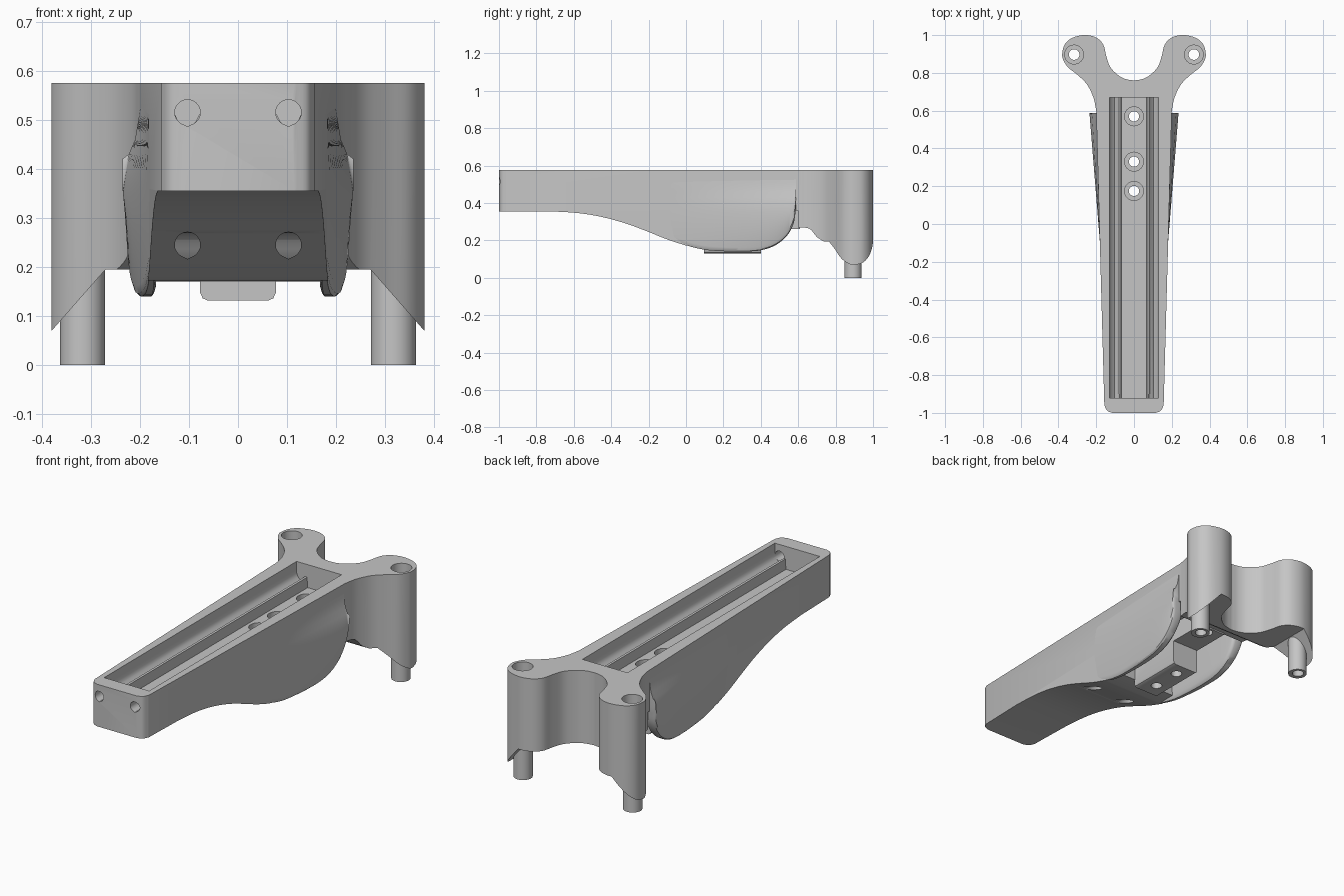
import bpy, bmesh, math
from mathutils import Vector

if "Cube" in bpy.data.objects:
    bpy.data.objects.remove(bpy.data.objects["Cube"])

grey = bpy.data.materials.new("plain_grey")
grey.use_nodes = True
COLOUR = (0.56, 0.56, 0.56, 1)
grey.diffuse_color = COLOUR
grey.node_tree.nodes["Principled BSDF"].inputs["Base Color"].default_value = COLOUR


def smooth(pts, n=5):
    """Catmull-Rom curve through 2D points."""
    p = [Vector(q) for q in pts]
    p = [2 * p[0] - p[1]] + p + [2 * p[-1] - p[-2]]
    out = []
    for a, b, c, d in zip(p, p[1:], p[2:], p[3:]):
        for i in range(n):
            t = i / n
            out.append(tuple(0.5 * (2 * b + (c - a) * t + (2 * a - 5 * b + 4 * c - d) * t ** 2
                                    + (3 * b - a - 3 * c + d) * t ** 3)))
    return out + [tuple(p[-2])]


def loft(name, rings):
    """Closed solid through a list of equal 3D rings."""
    bm = bmesh.new()
    rows = [[bm.verts.new(v) for v in ring] for ring in rings]
    n = len(rows[0])
    for a, b in zip(rows, rows[1:]):
        for i in range(n):
            j = (i + 1) % n
            bm.faces.new((a[i], a[j], b[j], b[i]))
    bm.faces.new(rows[0])
    bm.faces.new(rows[-1])
    bmesh.ops.recalc_face_normals(bm, faces=bm.faces)
    mesh = bpy.data.meshes.new(name)
    bm.to_mesh(mesh)
    bm.free()
    mesh.materials.append(grey)
    obj = bpy.data.objects.new(name, mesh)
    bpy.context.collection.objects.link(obj)
    return obj


def prism(name, pts, axis, lo, hi):
    place = {"x": lambda u, v, w: (w, u, v),
             "y": lambda u, v, w: (u, w, v),
             "z": lambda u, v, w: (u, v, w)}[axis]
    return loft(name, [[place(u, v, w) for u, v in pts] for w in (lo, hi)])


def circle(x, y, r, n=32):
    return [(x + r * math.cos(math.tau * i / n), y + r * math.sin(math.tau * i / n)) for i in range(n)]


def post(name, x, y, r, lo, hi):
    return prism(name, circle(x, y, r), "z", lo, hi)


def mirrored(half):
    return half + [(-x, y) for x, y in reversed(half) if abs(x) > 1e-6]


def combine(obj, tool, how):
    tool.hide_render = True
    mod = obj.modifiers.new("combine", "BOOLEAN")
    mod.operation, mod.solver, mod.object = how, "EXACT", tool
    bpy.ops.object.select_all(action="DESELECT")
    bpy.context.view_layer.objects.active = obj
    obj.select_set(True)
    bpy.ops.object.modifier_apply(modifier=mod.name)
    bpy.data.objects.remove(tool)


def finish(obj):
    bpy.ops.object.select_all(action="DESELECT")
    bpy.context.view_layer.objects.active = obj
    obj.select_set(True)
    bpy.ops.object.shade_smooth_by_angle(angle=math.radians(30))


# Body: plan outline with two rear lobes
corner = [(0.115, -1), (0.142, -0.988), (0.157, -0.96)]
lobe = [(0.2, 0.6), (0.215, 0.67), (0.25, 0.74), (0.3, 0.79), (0.35, 0.83), (0.375, 0.87),
        (0.38, 0.9), (0.37, 0.945), (0.34, 0.978), (0.295, 0.996), (0.245, 1), (0.195, 0.984),
        (0.162, 0.948), (0.147, 0.89), (0.125, 0.83), (0.08, 0.785), (0.04, 0.766), (0, 0.76)]
body = prism("bracket_body", mirrored(smooth(corner) + smooth(lobe)), "z", -0.1, 0.575)

# Side profile: arched underside, pocket, lobe legs
arch = [(-0.72, 0.355), (-0.6, 0.348), (-0.5, 0.335), (-0.4, 0.313), (-0.3, 0.283),
        (-0.2, 0.245), (-0.1, 0.205), (0, 0.172)]
rear = [(0.6, 0.27), (0.66, 0.262), (0.7, 0.218), (0.74, 0.192)]
side = ([(-1.1, 0.8), (-1.1, 0.355)] + smooth(arch) + [(0.1, 0.17), (0.1, 0.36), (0.6, 0.36)]
        + smooth(rear) + [(0.76, 0), (1.1, 0), (1.1, 0.8)])
combine(body, prism("side_shape", side, "x", -0.6, 0.6), "INTERSECT")

# Slanted cut under the lobes
slant = mirrored([(0.4, -0.3), (0.4, 0.047), (0.27, 0.195)])
combine(body, prism("lobe_cut", slant, "y", 0.68, 1.2), "DIFFERENCE")

# Mounting block with rounded lower edges, and a higher step behind it
block = mirrored([(0.077, 0.4), (0.077, 0.147), (0.072, 0.136), (0.061, 0.131)])
combine(body, prism("mounting_block", block, "y", 0.095, 0.4), "UNION")
step = mirrored([(0.0765, 0.39), (0.0765, 0.262)])
combine(body, prism("block_step", step, "y", 0.38, 0.61), "UNION")

# Long top channel with a groove along each side
channel = mirrored([(0.13, 0.7), (0.13, 0.515), (0.122, 0.496), (0.103, 0.48), (0.086, 0.497),
                    (0.079, 0.511), (0.07, 0.508), (0.066, 0.455)])
combine(body, prism("channel_cut", channel, "y", -0.92, 0.67), "DIFFERENCE")

# Counterbored holes in the channel floor and lobes
for y in (0.175, 0.33, 0.57):
    combine(body, post("floor_hole", 0, y, 0.027, -0.2, 0.5), "DIFFERENCE")
    combine(body, post("floor_counterbore", 0, y, 0.05, 0.375, 0.5), "DIFFERENCE")
for s in (1, -1):
    combine(body, post("lobe_hole", s * 0.317, 0.897, 0.028, -0.2, 0.7), "DIFFERENCE")
    combine(body, post("lobe_counterbore", s * 0.317, 0.897, 0.05, 0.33, 0.7), "DIFFERENCE")

# Drop-shaped holes in the front wall and sloping underside
for s in (1, -1):
    for z, lo, hi in ((0.515, -1.1, -0.9), (0.245, -0.5, 0.15)):
        drop = [(x, z - 0.029 if abs(x - s * 0.103) < 1e-4 and v < z else v)
                for x, v in circle(s * 0.103, z, 0.026, 24)]
        combine(body, prism("front_hole", drop, "y", lo, hi), "DIFFERENCE")
finish(body)

# Side cheeks, swelling toward the back
keel = smooth([(-0.13, 0.225), (0, 0.174), (0.1, 0.15), (0.2, 0.142), (0.3, 0.14), (0.4, 0.147),
               (0.48, 0.175), (0.54, 0.225), (0.575, 0.29), (0.588, 0.37)])
for s, label in ((1, "left"), (-1, "right")):
    rings = []
    for y, zb in keel:
        w = 0.157 + 0.042 * (y + 1) / 1.6
        p = 0.039 * (y + 0.13) / 0.715 - 0.002
        inner, outer = 0.165, w + p
        t = outer - inner
        sec = [(inner, 0.56), (inner, zb + 0.05), (inner + 0.06 * t, zb + 0.02),
               (inner + 0.15 * t, zb + 0.006), (inner + 0.26 * t, zb), (outer - 0.3 * t, zb),
               (outer - 0.17 * t, zb + 0.006), (outer - 0.08 * t, zb + 0.022),
               (outer, max(0.35, zb + 0.05)), (w + 0.65 * p, 0.43), (w + 0.3 * p, 0.46),
               (w + 0.08 * p, 0.51), (w - 0.004, 0.56)]
        rings.append([(s * x, y, z) for x, z in sec])
    finish(loft(label + "_cheek", rings))

# Hollow pegs under the lobes
for s, label in ((1, "left"), (-1, "right")):
    peg = post(label + "_peg", s * 0.317, 0.893, 0.046, 0, 0.3)
    combine(peg, post("peg_bore", s * 0.317, 0.897, 0.028, -0.1, 0.4), "DIFFERENCE")
    finish(peg)
